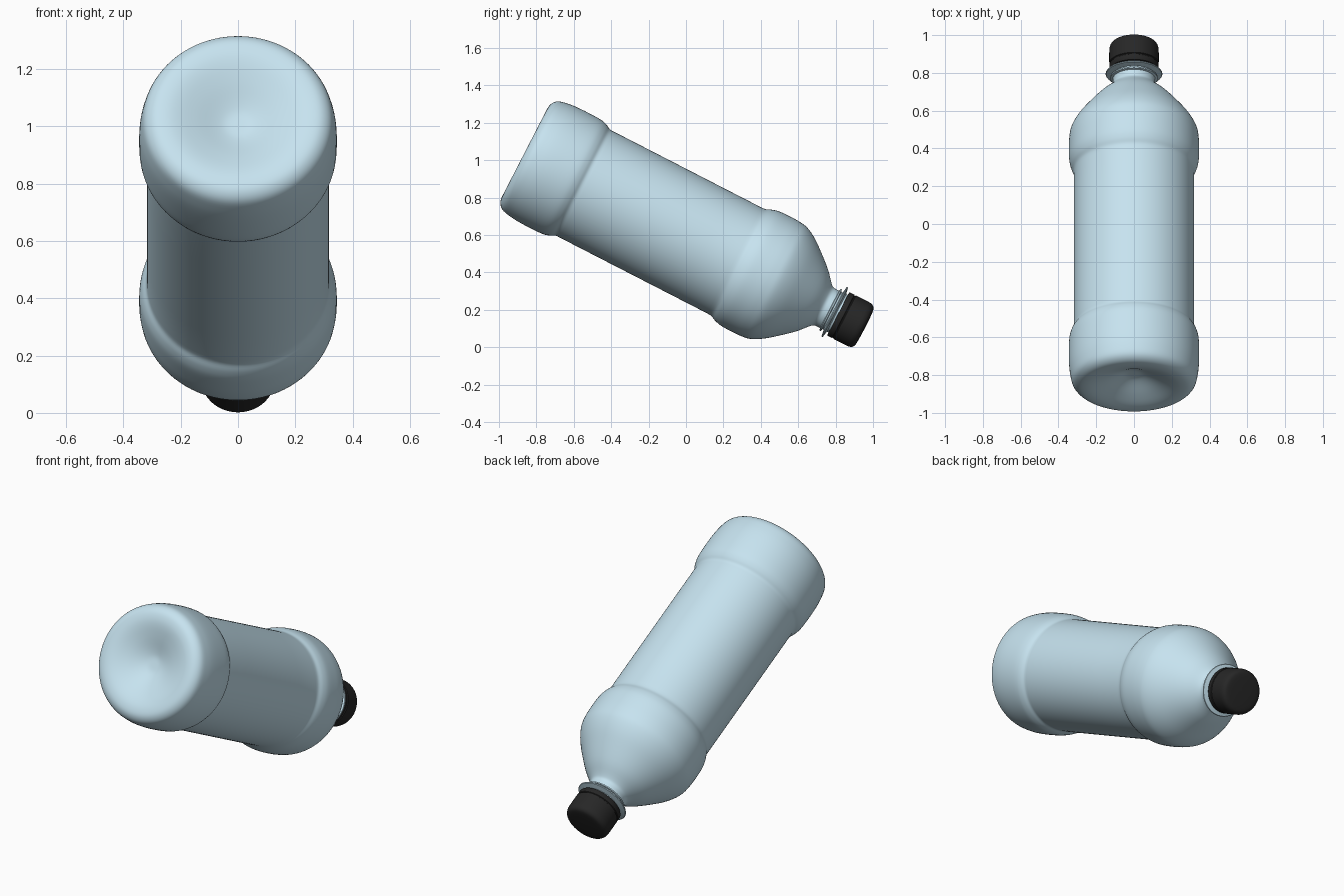
import bpy, bmesh, math

if "Cube" in bpy.data.objects:
    bpy.data.objects.remove(bpy.data.objects["Cube"])

TILT = math.radians(27.2)          # bottle leans down towards +y
OFF = 0.531                        # distance of the axis from the origin
SEG = 96


def material(name, rgb):
    m = bpy.data.materials.new(name)
    m.diffuse_color = (*rgb, 1)
    m.use_nodes = True
    m.node_tree.nodes["Principled BSDF"].inputs["Base Color"].default_value = m.diffuse_color
    return m


def smooth_profile(pts, steps=4):
    """Catmull-Rom through (radius, height) points; a repeated point keeps a corner."""
    out = []
    for i in range(len(pts) - 1):
        p0, p1, p2, p3 = pts[max(i - 1, 0)], pts[i], pts[i + 1], pts[min(i + 2, len(pts) - 1)]
        if p1 == p2:
            continue
        for k in range(steps):
            t = k / steps
            out.append(tuple(0.5 * (2 * b + (c - a) * t + (2 * a - 5 * b + 4 * c - d) * t * t
                                    + (3 * b - a - 3 * c + d) * t ** 3)
                             for a, b, c, d in zip(p0, p1, p2, p3)))
    return out + [pts[-1]]


def lathe(name, prof, mat):
    bm = bmesh.new()
    verts = [bm.verts.new((max(r, 0), 0, h)) for r, h in prof]
    edges = [bm.edges.new(e) for e in zip(verts, verts[1:])]
    bmesh.ops.spin(bm, geom=verts + edges, cent=(0, 0, 0), axis=(0, 0, 1),
                   angle=2 * math.pi, steps=SEG, use_duplicate=False)
    bmesh.ops.remove_doubles(bm, verts=bm.verts, dist=0.0003)
    bmesh.ops.recalc_face_normals(bm, faces=bm.faces)
    me = bpy.data.meshes.new(name)
    bm.to_mesh(me)
    bm.free()
    ob = bpy.data.objects.new(name, me)
    bpy.context.collection.objects.link(ob)
    me.materials.append(mat)
    ob.rotation_euler.x = -(math.pi / 2 + TILT)
    ob.location = (0, OFF * math.sin(TILT), OFF * math.cos(TILT))
    bpy.ops.object.select_all(action='DESELECT')
    ob.select_set(True)
    bpy.context.view_layer.objects.active = ob
    bpy.ops.object.shade_smooth_by_angle(angle=math.radians(40))
    return ob


plastic = material("pale_blue_plastic", (0.57, 0.77, 0.87))
black = material("black_plastic", (0.02, 0.02, 0.02))

# Bottle: dimpled base, foot bulge, straight waist, shoulder bulge, cone
body = smooth_profile([
    (0, -1.165), (0.04, -1.167), (0.08, -1.18), (0.15, -1.212), (0.21, -1.235), (0.255, -1.243),
    (0.295, -1.237), (0.325, -1.21), (0.338, -1.16), (0.344, -1.10), (0.345, -1.02),
    (0.342, -0.955), (0.332, -0.92), (0.319, -0.895), (0.318, -0.87), (0.318, -0.87),
    (0.318, 0.02), (0.318, 0.02), (0.321, 0.045), (0.334, 0.075), (0.343, 0.115), (0.345, 0.18),
    (0.343, 0.235), (0.334, 0.285), (0.302, 0.345), (0.25, 0.412), (0.185, 0.486),
    (0.13, 0.535), (0.114, 0.555), (0.112, 0.575)])
# Neck: small bead, wide carrying flange, mouth inside the cap
neck = [(0.112, 0.59), (0.125, 0.593), (0.125, 0.6), (0.112, 0.604), (0.112, 0.612),
        (0.147, 0.617), (0.15, 0.621), (0.147, 0.625), (0.113, 0.632), (0.112, 0.76), (0, 0.76)]
lathe("bottle", body + neck, plastic)

# Cap with a tamper band and rounded top
cap = [(0.113, 0.642), (0.127, 0.642), (0.13, 0.646), (0.13, 0.672), (0.126, 0.675),
       (0.126, 0.679), (0.131, 0.682)]
cap += smooth_profile([(0.131, 0.682), (0.131, 0.75), (0.129, 0.775), (0.12, 0.792),
                       (0.102, 0.8), (0.06, 0.803), (0, 0.804)])[1:]
lathe("cap", cap, black)
